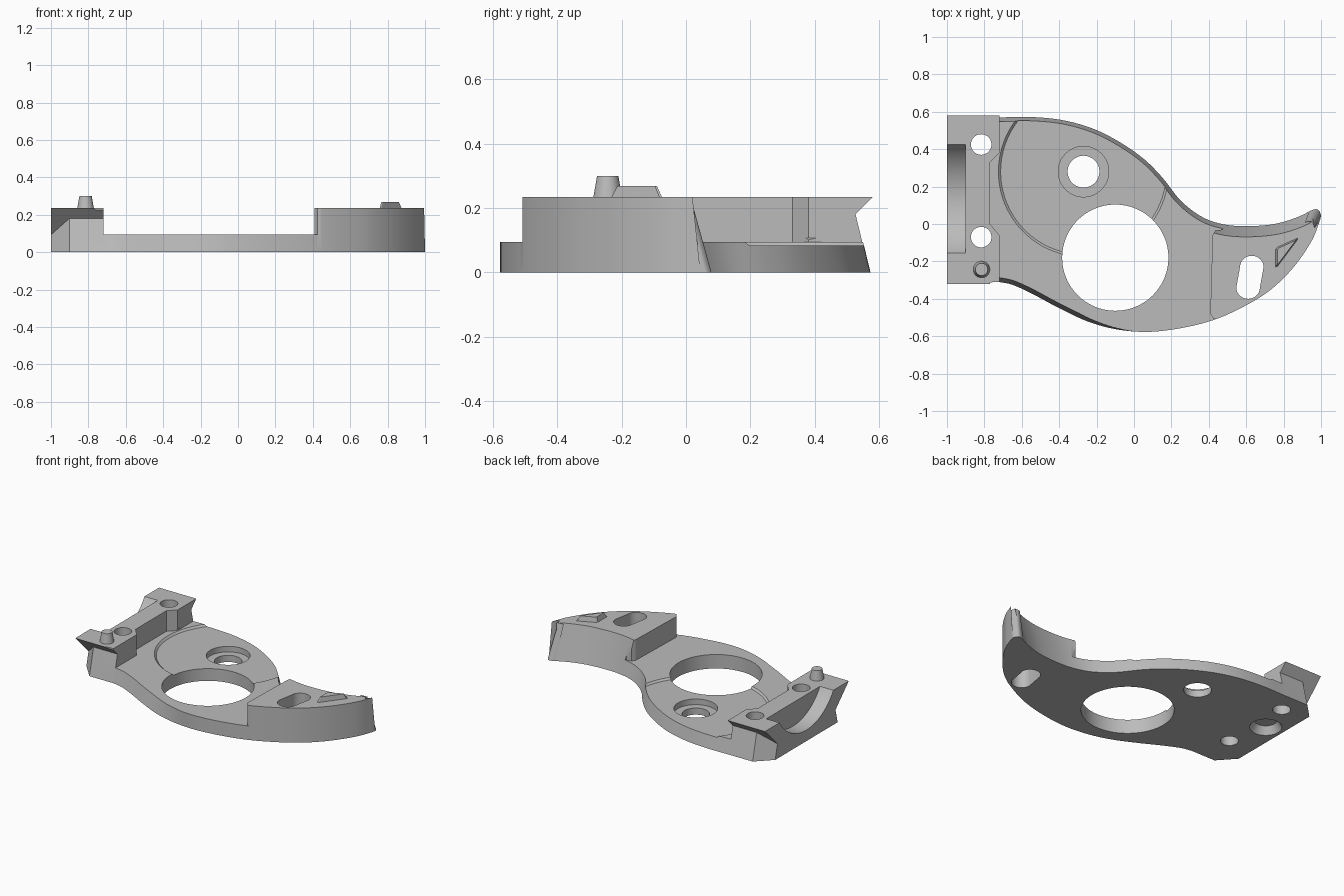
import bpy, bmesh, math
from mathutils import Vector

cube = bpy.data.objects.get("Cube")
if cube:
    bpy.data.objects.remove(cube, do_unlink=True)

TOP, PLATE = 0.235, 0.095

grey = bpy.data.materials.new("plain grey")
grey.use_nodes = True
grey.diffuse_color = (0.5, 0.5, 0.5, 1)
grey.node_tree.nodes["Principled BSDF"].inputs["Base Color"].default_value = (0.5, 0.5, 0.5, 1)


def prism(name, low, z0, z1, high=None):
    """Solid between a lower outline and an upper outline."""
    bm = bmesh.new()
    a = [bm.verts.new((p[0], p[1], z0)) for p in low]
    b = [bm.verts.new((p[0], p[1], z1)) for p in (high or low)]
    n = len(a)
    bm.faces.new(a[::-1])
    bm.faces.new(b)
    for i in range(n):
        j = (i + 1) % n
        bm.faces.new((a[i], a[j], b[j], b[i]))
    bmesh.ops.recalc_face_normals(bm, faces=bm.faces)
    me = bpy.data.meshes.new(name)
    bm.to_mesh(me)
    bm.free()
    me.materials.append(grey)
    ob = bpy.data.objects.new(name, me)
    bpy.context.collection.objects.link(ob)
    return ob


def cone(name, x, y, z0, z1, r0, r1, sides=64):
    ring = lambda r: [(x + r * math.cos(t * math.tau / sides),
                       y + r * math.sin(t * math.tau / sides)) for t in range(sides)]
    return prism(name, ring(r0), z0, z1, ring(r1))


def rect(x0, x1, y0, y1):
    return [(x0, y0), (x1, y0), (x1, y1), (x0, y1)]


def spline(pts, steps=6):
    """Smooth curve through the points."""
    p = [Vector(q) for q in pts]
    p = [2 * p[0] - p[1]] + p + [2 * p[-1] - p[-2]]
    out = []
    for i in range(1, len(p) - 2):
        a, b, c, d = p[i - 1:i + 3]
        for s in range(steps):
            t = s / steps
            out.append(0.5 * (2 * b + (c - a) * t + (2 * a - 5 * b + 4 * c - d) * t * t
                              + (3 * b - a - 3 * c + d) * t ** 3))
    return out + [p[-2]]


def combine(ob, other, operation):
    mod = ob.modifiers.new(operation, "BOOLEAN")
    mod.operation, mod.solver, mod.object = operation, "EXACT", other
    bpy.ops.object.select_all(action="DESELECT")
    bpy.context.view_layer.objects.active = ob
    ob.select_set(True)
    bpy.ops.object.modifier_apply(modifier=mod.name)
    bpy.data.objects.remove(other, do_unlink=True)


def smooth(ob):
    bpy.ops.object.select_all(action="DESELECT")
    bpy.context.view_layer.objects.active = ob
    ob.select_set(True)
    bpy.ops.object.shade_smooth_by_angle(angle=math.radians(25))


# Outline of the curved arm, counter-clockwise: front sweep, then tip and back sweep
front = spline([(-0.72, -0.31), (-0.65, -0.325), (-0.55, -0.37), (-0.4, -0.45), (-0.25, -0.52),
                (-0.1, -0.562), (0.07, -0.577), (0.25, -0.557), (0.42, -0.515), (0.57, -0.45),
                (0.72, -0.36), (0.85, -0.235), (0.95, -0.09), (0.995, 0.02)])
back = spline([(1.0, 0.045), (0.99, 0.07), (0.96, 0.077), (0.87, 0.035), (0.75, 0.0),
               (0.6, -0.012), (0.47, 0.0), (0.36, 0.04), (0.25, 0.125), (0.15, 0.25),
               (0.05, 0.35), (-0.08, 0.44), (-0.22, 0.51), (-0.38, 0.555), (-0.55, 0.572),
               (-0.72, 0.57)])
corners = [Vector(c) for c in ((-0.9, 0.57), (-1, 0.47), (-1, -0.2), (-0.9, -0.31))]
low = front + back + corners

# Walls lean inwards, except along the right part of the front sweep and the left end
high = []
for i, p in enumerate(low):
    d = (low[(i + 1) % len(low)] - low[i - 1]).normalized()
    lean = 0.057
    if i < len(front):
        lean *= min(1, max(0, -p.x / 0.3))
    step = Vector((-d.y, d.x)) * lean
    if p.x < -0.75:
        step = Vector((0, -math.copysign(lean, p.y - 0.13)))
    elif i >= len(front) and p.x > 0.94:
        step = Vector((-0.035, -0.065))
    high.append(p + step)
body = prism("bracket_body", low, 0, TOP, high)

# Left block with ends flaring outwards to the top
flare = TOP - 0.05
block = prism("block", rect(-1, -0.7, -0.32 + flare, 0.58 - flare), 0.05, TOP,
              rect(-1, -0.7, -0.32, 0.58))
combine(body, block, "UNION")

# Clear the space above the plate, between the two raised ends
clear = [(-0.72, 1), (-0.72, 0.38), (-0.77, 0.33), (-0.77, 0), (-0.72, -0.06), (-0.72, -0.31),
         (-0.77, -0.312), (-0.77, -1), (0.46, -1), (0.46, -0.51), (0.425, -0.507),
         (0.408, -0.48), (0.42, -0.06), (0.435, -0.035), (0.47, -0.03), (0.5, 0.0), (0.5, 1)]
combine(body, prism("clearance", clear, PLATE, 0.5), "DIFFERENCE")

# Shallow round recess, counterbore and through holes
cutters = [
    cone("recess", -0.27, 0.28, 0.083, 0.107, 0.443, 0.467, 96),
    cone("counterbore", -0.27, 0.28, 0.045, 0.3, 0.135, 0.135),
    cone("counterbore_hole", -0.27, 0.28, -0.1, 0.3, 0.085, 0.085),
    cone("main_hole", -0.1, -0.18, -0.1, 0.3, 0.284, 0.284, 96),
    cone("socket", -0.88, 0.2, -0.02, 0.05, 0.11, 0.07),
]
for y in (0.425, -0.07):
    cutters.append(cone("bolt_hole", -0.817, y, -0.1, 0.4, 0.055, 0.055, 40))

# Slanted slot in the right end
slot = []
for k in range(34):
    end = 1 if k < 17 else -1
    t = math.pi * ((k % 17) / 16 + (0 if end > 0 else 1))
    slot.append((0.62 + 0.01 * end + 0.063 * math.cos(t),
                 -0.285 + 0.055 * end + 0.06 * math.sin(t)))
cutters.append(prism("slot", slot, -0.1, 0.4))

# Round channel across the outer side of the left block
channel = cone("channel", 0, 0, -1.1, -0.9, 0.341, 0.341, 96)
for v in channel.data.vertices:
    x, y, z = v.co
    v.co = (z, x + 0.135, y + 0.416)
channel.data.flip_normals()
bm = bmesh.new()
bm.from_mesh(channel.data)
bmesh.ops.recalc_face_normals(bm, faces=bm.faces)
bm.to_mesh(channel.data)
bm.free()
cutters.append(channel)

for c in cutters:
    combine(body, c, "DIFFERENCE")
smooth(body)

# Locating pegs
smooth(cone("round_peg", -0.815, -0.243, TOP - 0.01, 0.3, 0.046, 0.033, 40))

tri = [Vector(p) for p in ((0.885, -0.07), (0.757, -0.128), (0.757, -0.24))]
mid = sum(tri, Vector((0, 0))) / 3


def blunt(scale):
    """Triangle with clipped corners."""
    out = []
    for i in range(3):
        p, q, r = tri[i], tri[i - 1], tri[(i + 1) % 3]
        out += [mid + (p.lerp(o, 0.07) - mid) * scale for o in (q, r)]
    return out


prism("triangular_peg", blunt(1.05), TOP - 0.01, 0.268, blunt(0.78))
